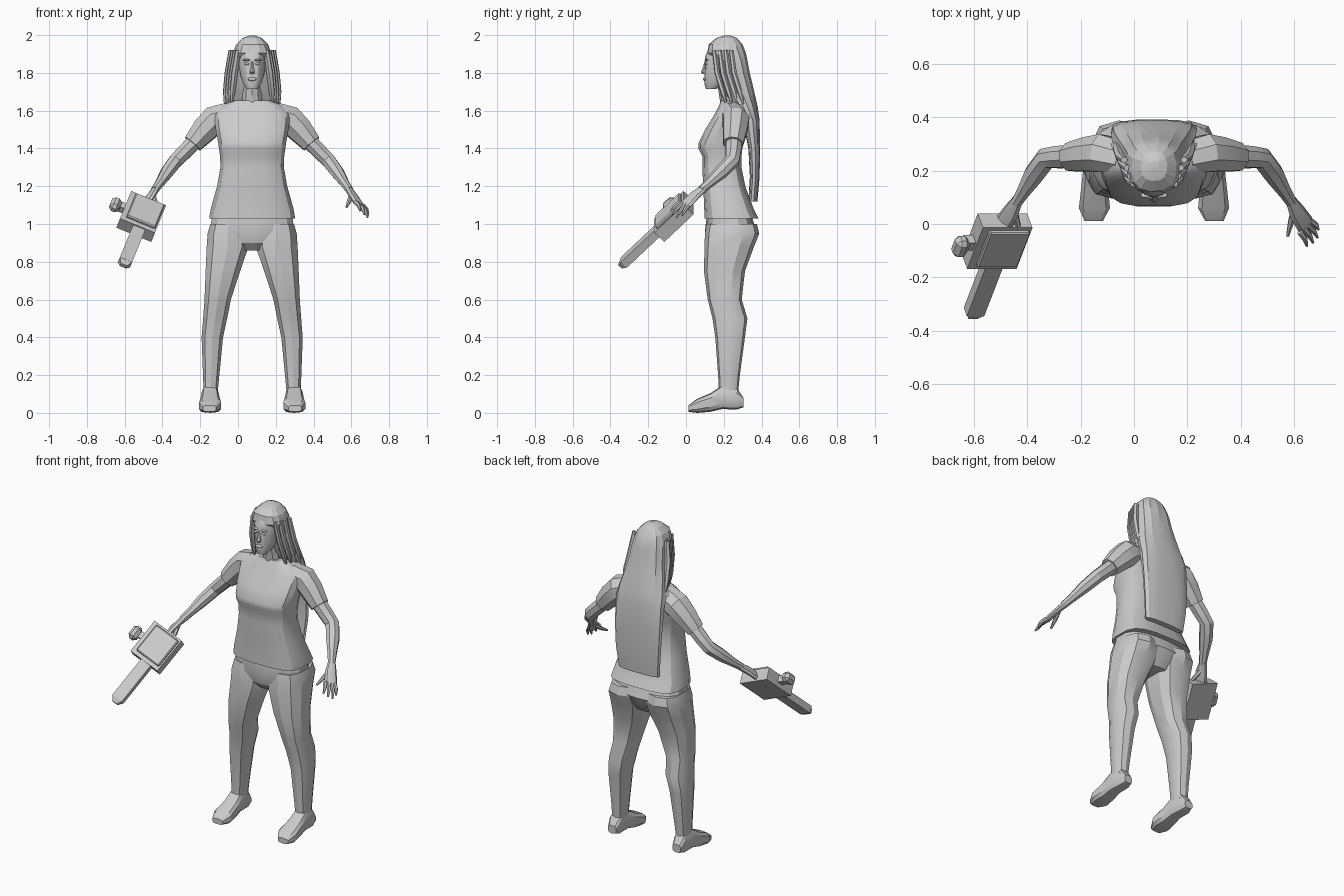
import bpy, bmesh, math
from mathutils import Vector, Matrix

if "Cube" in bpy.data.objects:
    bpy.data.objects.remove(bpy.data.objects["Cube"], do_unlink=True)

grey = bpy.data.materials.new("plain grey")
grey.use_nodes = True
grey.diffuse_color = (0.6, 0.6, 0.6, 1)
grey.node_tree.nodes["Principled BSDF"].inputs["Base Color"].default_value = (0.6, 0.6, 0.6, 1)

CX = 0.075  # centre line of the figure


def finish(name, bm, mirror=False, angle=28, x=CX):
    bmesh.ops.recalc_face_normals(bm, faces=bm.faces)
    mesh = bpy.data.meshes.new(name)
    bm.to_mesh(mesh)
    bm.free()
    mesh.materials.append(grey)
    ob = bpy.data.objects.new(name, mesh)
    ob.location.x = x
    bpy.context.collection.objects.link(ob)
    bpy.ops.object.select_all(action='DESELECT')
    ob.select_set(True)
    bpy.context.view_layer.objects.active = ob
    bpy.ops.object.shade_smooth_by_angle(angle=math.radians(angle))
    if mirror:
        mod = ob.modifiers.new("Mirror", 'MIRROR')
        mod.use_mirror_merge = False
    return ob


def skin(name, rings, **kw):
    """Bridge equal rings of points and close both ends."""
    bm = bmesh.new()
    loops = [[bm.verts.new(p) for p in r] for r in rings]
    n = len(loops[0])
    for a, b in zip(loops, loops[1:]):
        for i in range(n):
            j = (i + 1) % n
            bm.faces.new((a[i], a[j], b[j], b[i]))
    bm.faces.new(loops[0])
    bm.faces.new(loops[-1])
    return finish(name, bm, **kw)


def sections(name, rows, sides=10, power=2.5, axis='z', ripple=0, **kw):
    """Rows are (position, x0, x1, low, high) rounded-box slices along an axis."""
    rings = []
    for pos, x0, x1, lo, hi in rows:
        ring = []
        for i in range(sides):
            t = 2 * math.pi * (i + 0.5) / sides
            k = 1 - ripple * (i % 2)
            c, s = math.cos(t), math.sin(t)
            u = math.copysign(abs(c) ** (2 / power), c) * k
            v = math.copysign(abs(s) ** (2 / power), s) * k
            a = (x0 + x1) / 2 + u * (x1 - x0) / 2
            b = (lo + hi) / 2 + v * (hi - lo) / 2
            ring.append((a, b, pos) if axis == 'z' else (a, pos, b))
        rings.append(ring)
    return skin(name, rings, **kw)


def centred(rows):
    return [(z, -w, w, lo, hi) for z, w, lo, hi in rows]


def limb(name, rows, sides=8, **kw):
    """Rows are (x, y, z, radius across, radius deep) along a path."""
    pts = [Vector(r[:3]) for r in rows]
    rings = []
    for i, p in enumerate(pts):
        t = (pts[min(i + 1, len(pts) - 1)] - pts[max(i - 1, 0)]).normalized()
        u = t.cross(Vector((0.6, -0.3, 0.75))).normalized()
        v = t.cross(u)
        angles = [2 * math.pi * k / sides for k in range(sides)]
        rings.append([p + u * math.cos(a) * rows[i][3] + v * math.sin(a) * rows[i][4]
                      for a in angles])
    return skin(name, rings, mirror=True, **kw)


# Shirt with a bust shelf and flared hem
sections("shirt", centred([
    (1.03, .23, .095, .385), (1.08, .222, .095, .36), (1.2, .188, .09, .315),
    (1.3, .17, .085, .295), (1.36, .172, .085, .295), (1.40, .178, .065, .30),
    (1.43, .182, .065, .305), (1.5, .195, .10, .325), (1.58, .205, .15, .335),
    (1.63, .16, .175, .325), (1.655, .09, .185, .30)]), sides=16, power=3.2)

# Trousers
sections("hips", centred([
    (.86, .07, .15, .32), (.90, .17, .115, .345), (.96, .228, .10, .375),
    (1.05, .215, .11, .345)]), sides=14, power=2.8)
sections("trouser_leg", [
    (.10, .182, .258, .175, .275), (.2, .172, .262, .17, .285), (.4, .152, .27, .155, .312),
    (.5, .13, .262, .14, .325), (.6, .11, .255, .115, .295), (.75, .06, .25, .095, .312),
    (.88, .015, .245, .098, .36), (.95, .02, .24, .10, .388), (1.0, .03, .225, .11, .375)],
    sides=10, power=2.6, mirror=True)

# Shoes
sections("shoe", [
    (.305, .195, .25, .03, .08), (.27, .182, .264, .018, .13), (.19, .178, .268, .02, .145),
    (.13, .17, .275, .006, .105), (.06, .163, .283, 0, .075), (.012, .19, .262, .006, .04)],
    sides=10, power=3.2, axis='y', mirror=True)

# Sleeves, arms and hands
limb("sleeve", [
    (.12, .25, 1.575, .065, .075), (.20, .265, 1.55, .075, .08),
    (.25, .26, 1.50, .068, .073), (.315, .25, 1.425, .056, .056)])
limb("arm", [
    (.28, .255, 1.46, .045, .045), (.36, .25, 1.38, .044, .042), (.405, .245, 1.335, .042, .04),
    (.45, .185, 1.275, .04, .036), (.49, .12, 1.215, .027, .025), (.515, .08, 1.18, .022, .022)])
limb("palm", [
    (.51, .09, 1.185, .022, .02), (.535, .045, 1.15, .034, .018),
    (.565, .0, 1.105, .038, .015), (.573, -.012, 1.095, .03, .012)])
tips = [(.615, -.02, 1.045), (.612, -.05, 1.035), (.595, -.07, 1.05), (.572, -.082, 1.07)]
for i, (x, y, z) in enumerate(tips):
    bx, by, bz = .585 - i * .013, .012 - i * .014, 1.098 + i * .006
    limb("finger_%d" % (i + 1), [
        (bx, by, bz, .012, .012), ((bx + x) / 2 + .006, (by + y) / 2, (bz + z) / 2 + .005, .011, .011),
        (x, y, z, .005, .005)], sides=6)
limb("thumb", [(.525, .055, 1.155, .014, .014), (.512, .005, 1.12, .012, .012),
               (.50, -.045, 1.09, .006, .006)], sides=6)

# Head, neck and face
sections("neck", centred([
    (1.58, .075, .19, .31), (1.65, .056, .18, .29), (1.78, .05, .16, .27)]), sides=10, power=2)
sections("head", centred([
    (1.715, .03, .105, .16), (1.745, .05, .097, .22), (1.79, .064, .097, .26),
    (1.84, .071, .10, .28), (1.89, .071, .102, .285), (1.94, .062, .125, .28),
    (1.97, .035, .16, .25)]), sides=14, power=2.2)


def blob(name, centre, size, mirror=False):
    bm = bmesh.new()
    bmesh.ops.create_icosphere(bm, subdivisions=2, radius=1)
    bm.transform(Matrix.Translation(centre) @ Matrix.Diagonal((*size, 1)))
    return finish(name, bm, mirror)


sections("nose", centred([
    (1.795, .012, .088, .12), (1.805, .015, .079, .12), (1.83, .009, .089, .12),
    (1.86, .007, .098, .12)]), sides=6, power=2)
blob("lips", (0, .1, 1.767), (.024, .011, .01))
blob("eye", (.028, .106, 1.848), (.013, .008, .007), True)
blob("brow", (.03, .107, 1.868), (.021, .01, .006), True)
blob("ear", (.071, .19, 1.83), (.01, .02, .03), True)

# Long hair: cap over the skull flowing into a flat fall down the back
sections("hair", centred([
    (1.998, .015, .205, .235), (1.985, .05, .16, .27), (1.95, .085, .12, .30),
    (1.905, .102, .112, .318), (1.87, .108, .145, .325), (1.8, .117, .165, .338),
    (1.7, .138, .20, .362), (1.62, .155, .25, .38), (1.55, .162, .30, .39),
    (1.4, .16, .33, .392), (1.25, .152, .338, .39), (1.12, .138, .33, .378)]),
    sides=28, power=2.5, ripple=.04, angle=20)
for i in range(4):
    w = .088 + i * .012
    limb("side_strand_%d" % (i + 1), [
        (w - .012, .15 + i * .03, 1.92, .012, .014), (w + .005, .165 + i * .03, 1.8, .014, .018),
        (w + .016, .195 + i * .03, 1.7, .014, .016), (w + .02, .215 + i * .03, 1.63, .005, .006)],
        sides=6)

# Chainsaw, tilted down and forward in the right hand
bar_dir = Vector((-.27, -.70, -.66)).normalized()
side_dir = Vector((.93, 0, -.38)).normalized()
up_dir = bar_dir.cross(side_dir).normalized()
side_dir = up_dir.cross(bar_dir)
frame = Matrix((side_dir, bar_dir, up_dir)).transposed().to_4x4()
frame.translation = (-.51, -.07, 1.045)


def saw_box(name, centre, size, bevel=0.0, taper=1.0):
    bm = bmesh.new()
    bmesh.ops.create_cube(bm, size=1)
    bm.transform(Matrix.Translation(centre) @ Matrix.Diagonal((*size, 1)))
    for v in bm.verts:
        if v.co.y > centre[1]:
            v.co.x = centre[0] + (v.co.x - centre[0]) * taper
            v.co.z = centre[2] + (v.co.z - centre[2]) * taper
    if bevel:
        bmesh.ops.bevel(bm, geom=bm.edges[:], offset=bevel, segments=1, affect='EDGES')
    bm.transform(frame)
    return finish(name, bm, x=0)


saw_box("saw_body", (0, 0, -.008), (.2, .22, .075))
saw_box("saw_cover", (.01, -.005, .037), (.165, .185, .022), .006)
saw_box("saw_bar", (.012, .235, 0), (.07, .27, .045))
saw_box("saw_bar_tip", (.012, .382, 0), (.07, .03, .045), taper=.5)
saw_box("saw_knob_stem", (-.115, .0, .0), (.05, .04, .04))
saw_box("saw_knob", (-.15, .01, .01), (.055, .085, .06), .018)
